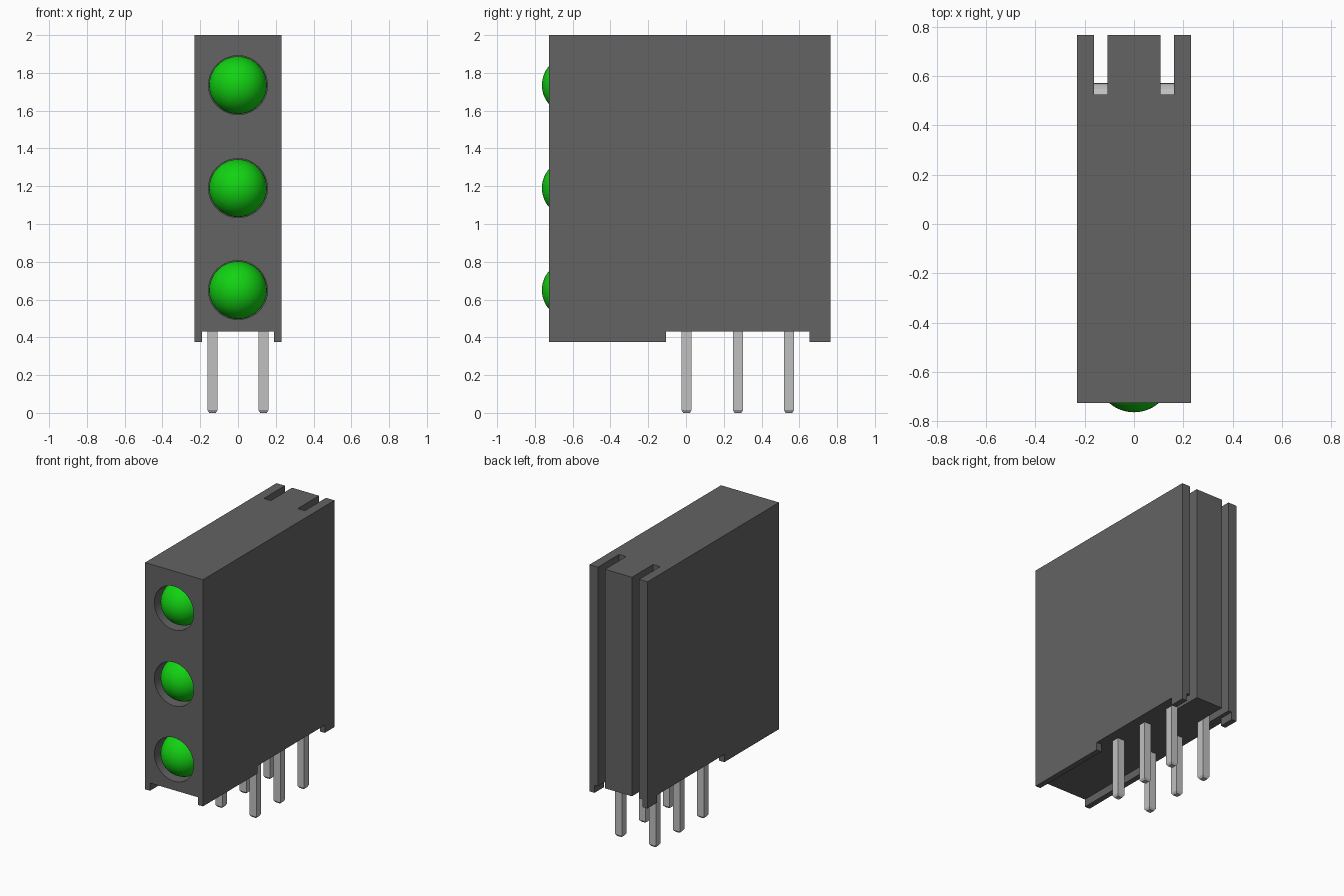
import bpy, bmesh, math
from mathutils import Matrix, Vector

cube = bpy.data.objects.get("Cube")
if cube:
    bpy.data.objects.remove(cube, do_unlink=True)

LED_Z = (0.65, 1.19, 1.735)
PIN_Y = (0.003, 0.275, 0.545)
PIN_X = 0.135
FRONT, BACK = -0.725, 0.765


def material(name, rgb, rough=0.5):
    m = bpy.data.materials.new(name)
    m.use_nodes = True
    m.diffuse_color = (*rgb, 1)
    bsdf = m.node_tree.nodes["Principled BSDF"]
    bsdf.inputs["Base Color"].default_value = (*rgb, 1)
    bsdf.inputs["Roughness"].default_value = rough
    return m


GREY = material("housing_grey", (0.125, 0.125, 0.125))
GREEN = material("lens_green", (0.006, 0.65, 0.006))
METAL = material("lead_metal", (0.53, 0.53, 0.53))


def finish(name, bm, mat=None):
    bmesh.ops.recalc_face_normals(bm, faces=bm.faces)
    mesh = bpy.data.meshes.new(name)
    bm.to_mesh(mesh)
    bm.free()
    ob = bpy.data.objects.new(name, mesh)
    bpy.context.collection.objects.link(ob)
    if mat:
        mesh.materials.append(mat)
    return ob


def activate(ob):
    bpy.ops.object.select_all(action="DESELECT")
    ob.select_set(True)
    bpy.context.view_layer.objects.active = ob


def box(name, lo, hi):
    bm = bmesh.new()
    bmesh.ops.create_cube(bm, size=1)
    lo, hi = Vector(lo), Vector(hi)
    for v in bm.verts:
        v.co = (lo + hi) / 2 + v.co * (hi - lo)
    return finish(name, bm)


def cut(ob, cutter):
    cutter.hide_render = True
    mod = ob.modifiers.new("cut", "BOOLEAN")
    mod.operation, mod.solver, mod.object = "DIFFERENCE", "EXACT", cutter
    activate(ob)
    bpy.ops.object.modifier_apply(modifier=mod.name)
    bpy.data.objects.remove(cutter, do_unlink=True)


# Housing block with lens holes, rear lead slots and an undercut leaving feet
housing = box("housing", (-0.23, FRONT, 0.375), (0.23, BACK, 2))
housing.data.materials.append(GREY)
cut(housing, box("channel_cutter", (-0.19, -1, 0.2), (0.19, 1, 0.43)))
cut(housing, box("relief_cutter", (-1, -0.105, 0.2), (1, 0.655, 0.43)))
for side in (-1, 1):
    xs = sorted((side * 0.107, side * 0.163))
    cut(housing, box("slot_cutter", (xs[0], 0.525, 0.1), (xs[1], 1, 2.2)))
for z in LED_Z:
    bm = bmesh.new()
    place = Matrix.Translation((0, FRONT, z)) @ Matrix.Rotation(math.pi / 2, 4, "X")
    bmesh.ops.create_cone(bm, cap_ends=True, segments=48, radius1=0.156,
                          radius2=0.156, depth=0.4, matrix=place)
    cut(housing, finish("hole_cutter", bm))
activate(housing)
bpy.ops.object.shade_smooth_by_angle(angle=math.radians(30))


def lens(name, z, r=0.153, centre=-0.61, back=-0.5):
    """Round-nosed lens turned about the front-back axis."""
    profile = [(r * math.sin(i * math.pi / 24), centre - r * math.cos(i * math.pi / 24))
               for i in range(13)] + [(r, back), (0, back)]
    bm = bmesh.new()
    vs = [bm.verts.new((x, y, z)) for x, y in profile]
    es = [bm.edges.new(pair) for pair in zip(vs, vs[1:])]
    bmesh.ops.spin(bm, geom=vs + es, cent=(0, 0, z), axis=(0, 1, 0),
                   angle=math.tau, steps=48)
    bmesh.ops.remove_doubles(bm, verts=bm.verts, dist=0.0001)
    ob = finish(name, bm, GREEN)
    activate(ob)
    bpy.ops.object.shade_smooth_by_angle(angle=math.radians(40))


def lead(name, x, y, top, half=0.027, bend=0.06):
    """Square wire: chamfered tip, straight up, bent forward to the lens."""
    path = [(y, 0, 0, 0.65), (y, 0.015, 0, 1)]
    for i in range(7):
        a = i * math.pi / 12
        path.append((y - bend + bend * math.cos(a),
                     top - bend + bend * math.sin(a), a, 1))
    path.append((-0.52, top, math.pi / 2, 1))
    bm = bmesh.new()
    rings = []
    for py, pz, a, s in path:
        h = half * s
        across = Vector((0, math.cos(a), math.sin(a))) * h
        centre = Vector((x, py, pz))
        side = Vector((h, 0, 0))
        rings.append([bm.verts.new(centre + p) for p in
                      (side + across, across - side, -side - across, side - across)])
    for r0, r1 in zip(rings, rings[1:]):
        for i in range(4):
            j = (i + 1) % 4
            bm.faces.new((r0[i], r0[j], r1[j], r1[i]))
    bm.faces.new(rings[0])
    bm.faces.new(rings[-1])
    finish(name, bm, METAL)


# Three lenses, each with a pair of bent leads
for label, z, y in zip(("lower", "middle", "upper"), LED_Z, PIN_Y):
    lens(label + "_lens", z)
    for side, x in (("left", PIN_X), ("right", -PIN_X)):
        lead(f"{label}_{side}_lead", x, y, z)
